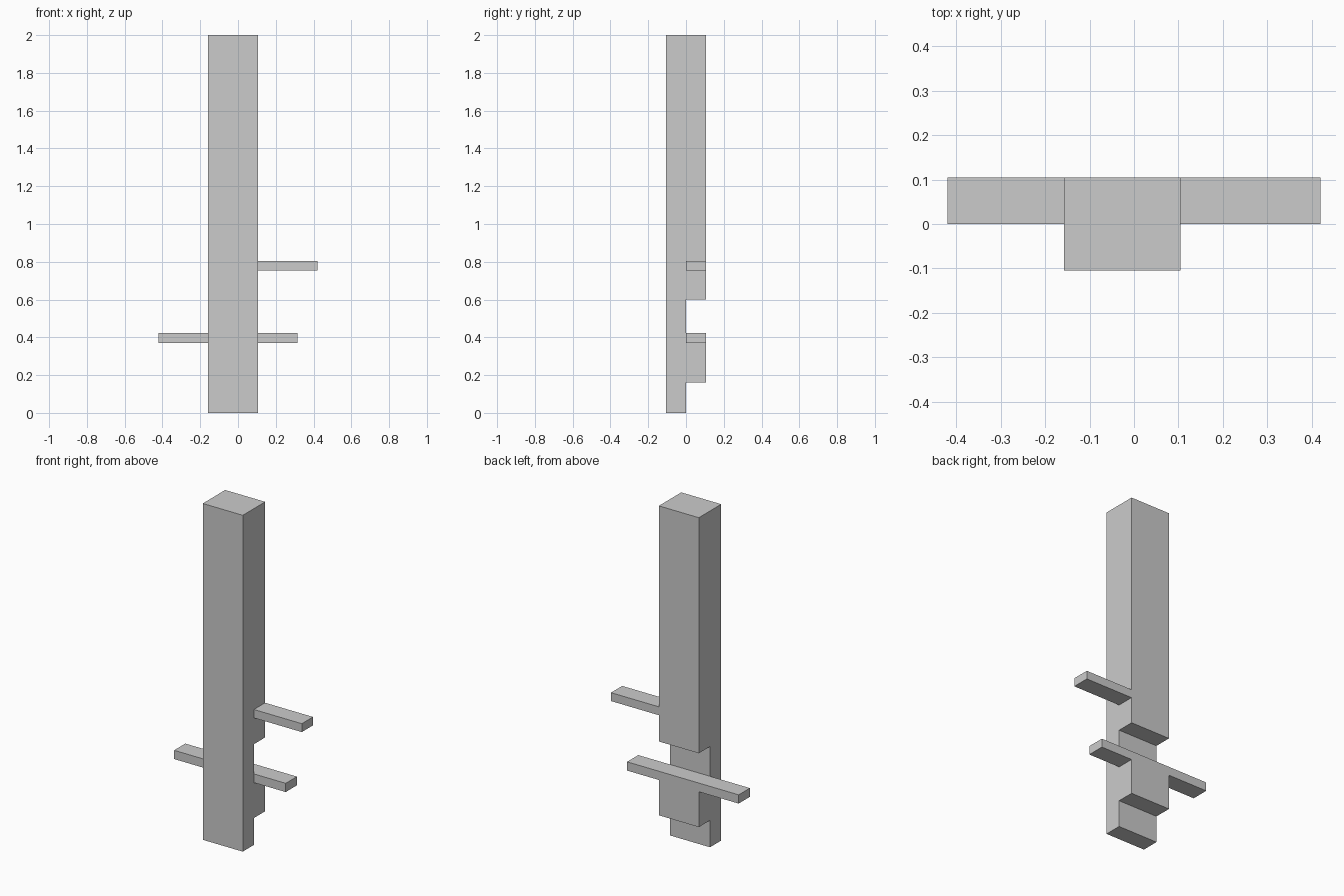
import bpy
import bmesh

if "Cube" in bpy.data.objects:
    bpy.data.objects.remove(bpy.data.objects["Cube"])


def extrude_x(name, profile, x0, x1):
    """Extrude a (y, z) profile from x0 to x1."""
    bm = bmesh.new()
    face = bm.faces.new([bm.verts.new((x0, y, z)) for y, z in profile])
    ext = bmesh.ops.extrude_face_region(bm, geom=[face])
    verts = [v for v in ext["geom"] if isinstance(v, bmesh.types.BMVert)]
    bmesh.ops.translate(bm, verts=verts, vec=(x1 - x0, 0, 0))
    bmesh.ops.recalc_face_normals(bm, faces=bm.faces)
    mesh = bpy.data.meshes.new(name)
    bm.to_mesh(mesh)
    bm.free()
    obj = bpy.data.objects.new(name, mesh)
    bpy.context.collection.objects.link(obj)
    return obj


LEFT, RIGHT, HALF = -0.158, 0.105, 0.105

# Column with two notches cut into its back
extrude_x("column", [
    (-HALF, 0), (0, 0), (0, 0.16), (HALF, 0.16), (HALF, 0.422),
    (0, 0.422), (0, 0.599), (HALF, 0.599), (HALF, 2), (-HALF, 2),
], LEFT, RIGHT)

# Side bars, flush with the back of the column
for name, x0, x1, z0, z1 in (
    ("lower_left_bar", -0.42, LEFT, 0.37, 0.422),
    ("lower_right_bar", RIGHT, 0.314, 0.37, 0.422),
    ("upper_right_bar", RIGHT, 0.42, 0.755, 0.805),
):
    extrude_x(name, [(0, z0), (HALF, z0), (HALF, z1), (0, z1)], x0, x1)
